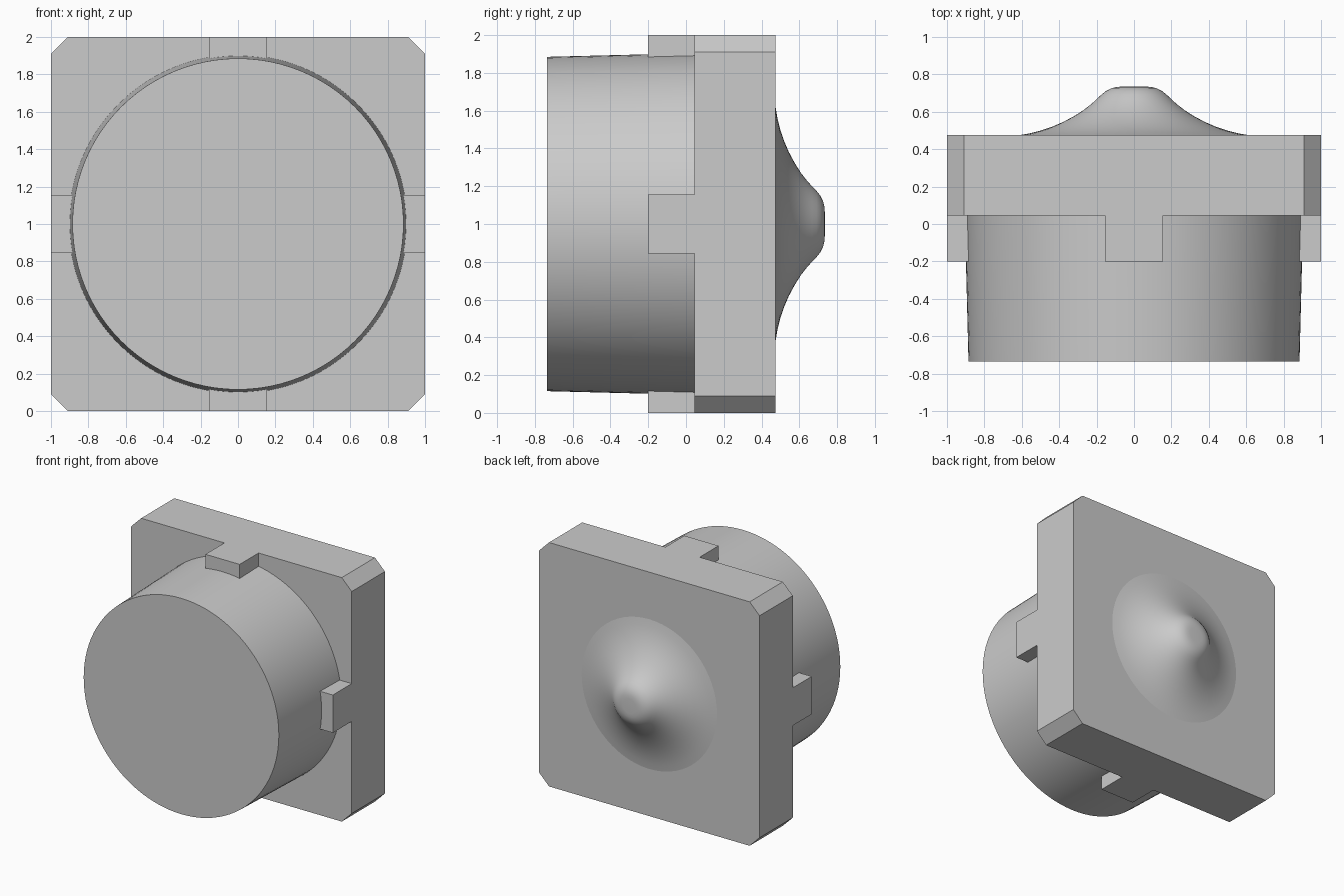
import bpy, bmesh, math
from mathutils import Matrix, Vector

if "Cube" in bpy.data.objects:
    bpy.data.objects.remove(bpy.data.objects["Cube"])

grey = bpy.data.materials.new("light_grey")
grey.diffuse_color = (0.6, 0.6, 0.6, 1)
grey.use_nodes = True
grey.node_tree.nodes["Principled BSDF"].inputs["Base Color"].default_value = grey.diffuse_color

Y_FRONT, Y_BACK, Y_TAB = 0.045, 0.475, -0.20   # plate front, plate back, tab front
CHAMFER, TAB_HALF, TAB_IN = 0.09, 0.155, 0.87


def finish(name, bm, smooth=False):
    bmesh.ops.remove_doubles(bm, verts=bm.verts, dist=1e-5)
    bmesh.ops.recalc_face_normals(bm, faces=bm.faces)
    mesh = bpy.data.meshes.new(name)
    bm.to_mesh(mesh)
    bm.free()
    mesh.materials.append(grey)
    ob = bpy.data.objects.new(name, mesh)
    bpy.context.collection.objects.link(ob)
    if smooth:
        bpy.ops.object.select_all(action='DESELECT')
        bpy.context.view_layer.objects.active = ob
        ob.select_set(True)
        bpy.ops.object.shade_smooth_by_angle(angle=math.radians(35))
    return ob


def lathe(name, profile, steps):
    """Spin (radius, y) points around the model's horizontal axis."""
    bm = bmesh.new()
    verts = [bm.verts.new((r, y, 1)) for r, y in profile]
    edges = [bm.edges.new(p) for p in zip(verts, verts[1:])]
    bmesh.ops.spin(bm, geom=verts + edges, cent=(0, 0, 1), axis=(0, 1, 0),
                   angle=2 * math.pi, steps=steps)
    return bm


# Square plate with chamfered corners and four tabs, one side at a time
bm = bmesh.new()


def add_face(points):
    bm.faces.new([bm.verts.new((x, y, z + 1)) for x, y, z in points])


def at(points, y):
    return [(p.x, y, p.y) for p in points]


front, back = [], []
c, t = 1 - CHAMFER, TAB_HALF
for i in range(4):
    turn = Matrix.Rotation(-i * math.pi / 2, 2)
    a, b, d, e, f, g, h = [turn @ Vector(p) for p in (
        (-c, 1), (-t, 1), (-t, TAB_IN), (t, TAB_IN), (t, 1), (c, 1), (1, c))]
    front += [a, b, d, e, f, g]
    back += [a, g]
    # T-shaped outer side, corner chamfer, tab front, tab flanks and inner end
    add_face(at([a, b], Y_FRONT) + at([b, f], Y_TAB) + at([f, g], Y_FRONT) + at([g, a], Y_BACK))
    add_face(at([g, h], Y_FRONT) + at([h, g], Y_BACK))
    add_face(at([b, d, e, f], Y_TAB))
    for p, q in ((b, d), (d, e), (e, f)):
        add_face(at([p, q], Y_FRONT) + at([q, p], Y_TAB))
add_face(at(front, Y_FRONT))
add_face(at(back, Y_BACK))
finish("plate_with_tabs", bm)

# Slightly tapered drum, closed in front
bm = lathe("drum", [(0.885, -0.735), (0.905, Y_FRONT + 0.01)], 96)
bmesh.ops.remove_doubles(bm, verts=bm.verts, dist=1e-5)
bmesh.ops.holes_fill(bm, edges=bm.edges, sides=0)
finish("drum", bm, True)

# Flared rounded knob on the back
knob = [(0.62, 0.474), (0.56, 0.484), (0.50, 0.499), (0.44, 0.519), (0.38, 0.545),
        (0.32, 0.577), (0.27, 0.609), (0.23, 0.64), (0.20, 0.667), (0.175, 0.691),
        (0.15, 0.711), (0.12, 0.726), (0.09, 0.733), (0.06, 0.735), (0, 0.735)]
finish("back_knob", lathe("back_knob", knob, 64), True)
